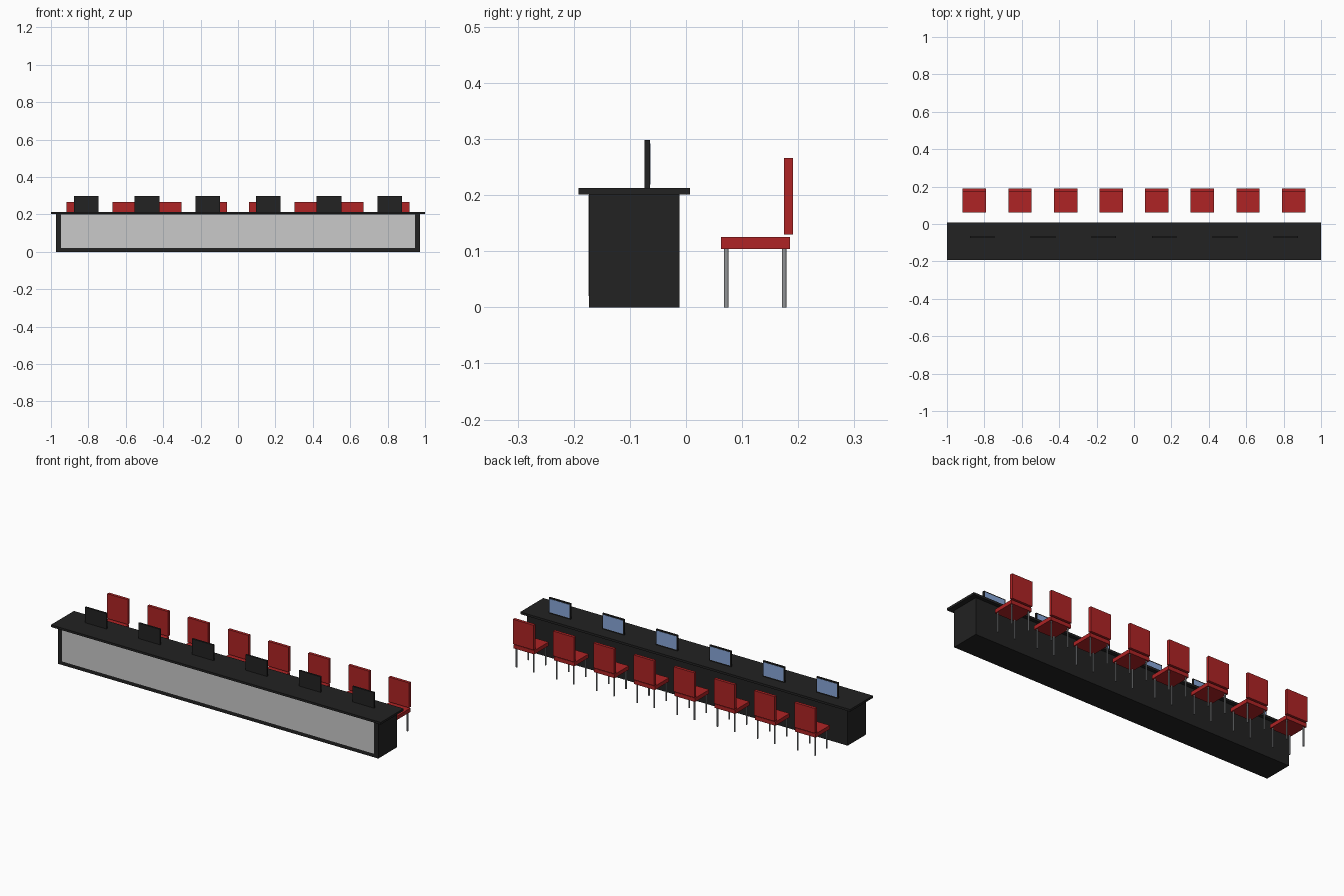
import bpy

cube = bpy.data.objects.get("Cube")
if cube:
    bpy.data.objects.remove(cube, do_unlink=True)


def material(name, color):
    mat = bpy.data.materials.new(name)
    mat.use_nodes = True
    mat.diffuse_color = (*color, 1)
    bsdf = mat.node_tree.nodes["Principled BSDF"]
    bsdf.inputs["Base Color"].default_value = (*color, 1)
    return mat


BLACK = material("black", (0.016, 0.016, 0.016))
PANEL = material("light grey", (0.59, 0.59, 0.59))
RED = material("red", (0.43, 0.017, 0.018))
STEEL = material("steel grey", (0.29, 0.30, 0.31))
BLUE = material("screen blue", (0.25, 0.39, 0.70))


def box(name, x, y, z, mat):
    """Box spanning the (min, max) ranges x, y and z."""
    center = [(a + b) / 2 for a, b in (x, y, z)]
    bpy.ops.mesh.primitive_cube_add(size=1, location=center)
    obj = bpy.context.object
    obj.name = name
    obj.scale = [b - a for a, b in (x, y, z)]
    bpy.ops.object.transform_apply(location=False, rotation=False, scale=True)
    obj.data.materials.append(mat)
    return obj


def span(center, width):
    return (center - width / 2, center + width / 2)


def leg(name, x, y, height):
    bpy.ops.mesh.primitive_cylinder_add(vertices=16, radius=0.004, depth=height,
                                        location=(x, y, height / 2))
    obj = bpy.context.object
    obj.name = name
    obj.data.materials.append(STEEL)
    bpy.ops.object.shade_smooth_by_angle()


# Long desk with a pale front panel
box("desk_body", span(0, 1.944), (-0.173, -0.012), (0, 0.201), BLACK)
box("desk_top", span(0, 2), (-0.192, 0.007), (0.201, 0.213), BLACK)
box("front_panel", span(0, 1.894), (-0.174, -0.172), (0.02, 0.2), PANEL)

# Row of monitors with screens facing the chairs
for i in range(6):
    x = (i - 2.5) * 0.3245
    box(f"monitor_{i + 1}", span(x, 0.132), (-0.074, -0.064), (0.213, 0.298), BLACK)
    box(f"screen_{i + 1}", span(x, 0.12), (-0.065, -0.063), (0.219, 0.292), BLUE)

# Row of chairs behind the desk
for i in range(8):
    x = (i - 3.5) * 0.2438
    box(f"seat_{i + 1}", span(x, 0.125), (0.062, 0.185), (0.104, 0.125), RED)
    box(f"backrest_{i + 1}", span(x, 0.125), (0.175, 0.191), (0.13, 0.266), RED)
    for side, sx in (("right", -1), ("left", 1)):
        for end, y in (("front", 0.072), ("rear", 0.175)):
            leg(f"{end}_{side}_leg_{i + 1}", x + sx * 0.052, y, 0.104)
